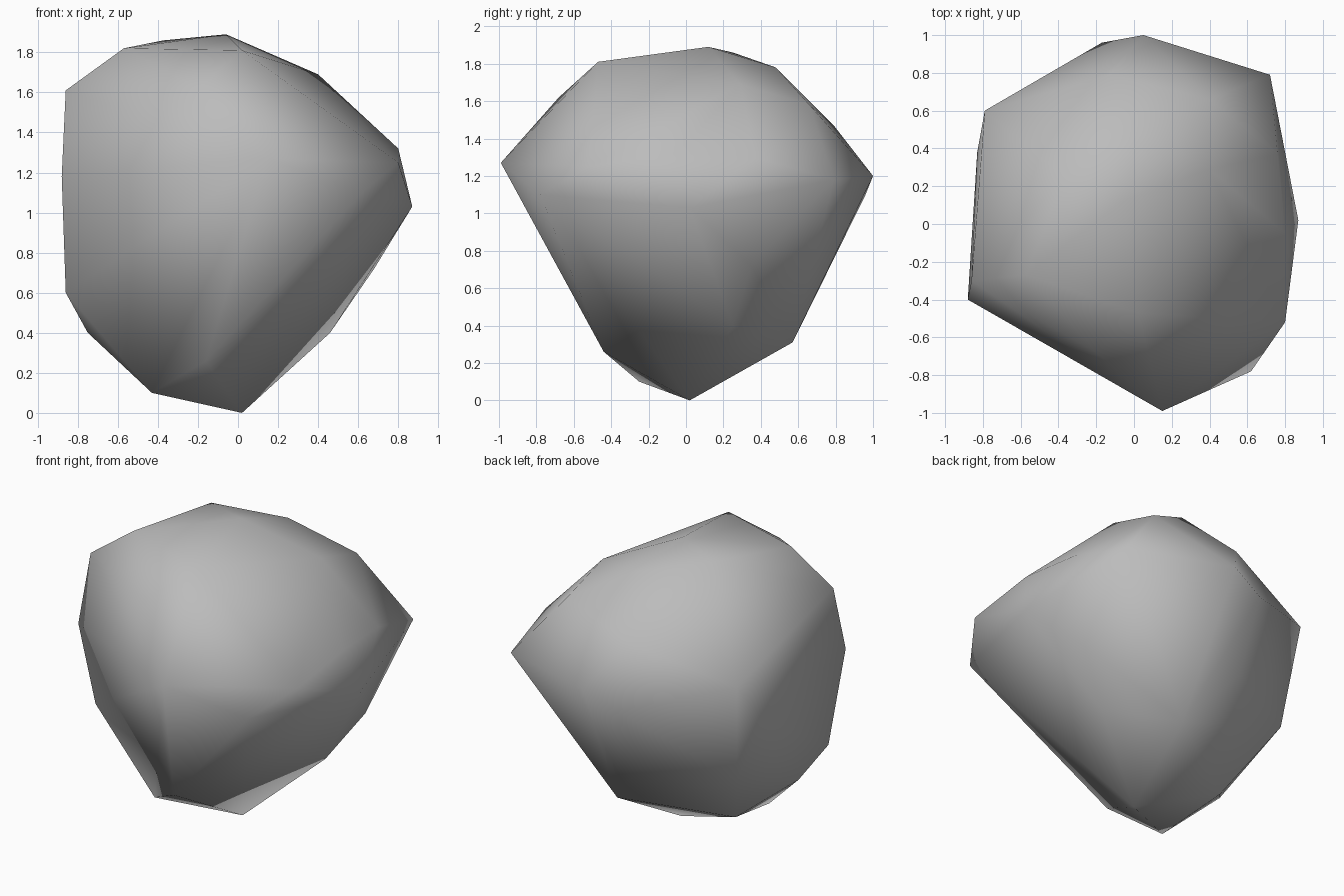
import bpy
import bmesh

# Remove the default cube
default_cube = bpy.data.objects.get("Cube")
if default_cube is not None:
    bpy.data.objects.remove(default_cube, do_unlink=True)


def make_material(name, colour):
    """Plain flat-coloured material for viewport and render."""
    material = bpy.data.materials.new(name)
    material.use_nodes = True
    material.diffuse_color = colour
    shader = material.node_tree.nodes["Principled BSDF"]
    shader.inputs["Base Color"].default_value = colour
    shader.inputs["Roughness"].default_value = 0.9
    return material


# Corners of the boulder, grouped by the band of stone they belong to
crown = [
    (-.06, .12, 1.89), (-.37, .25, 1.86), (-.57, -.27, 1.82),
    (.02, -.47, 1.81), (.03, .48, 1.78), (.4, .29, 1.69),
]
shoulder = [
    (-.86, -.3, 1.61), (-.2, -.68, 1.62), (.4, .66, 1.58),
    (-.13, .79, 1.47), (.8, -.05, 1.32), (.76, .37, 1.3),
]
girdle = [
    (.15, -.99, 1.27), (.8, -.52, 1.25), (.62, -.78, 1.1),
    (.87, .02, 1.03), (.72, .79, 1.18), (.05, 1, 1.2),
    (-.17, .96, 1.1), (-.79, .6, 1.28), (-.83, .38, 1),
    (-.88, -.4, 1.18),
]
flank = [
    (-.86, -.25, .6), (-.02, -.66, .67), (.68, .35, .72),
    (-.2, .74, .67), (-.72, .5, .61), (-.75, -.1, .4),
]
foot = [
    (.46, .25, .4), (.1, .57, .31), (-.55, .32, .37),
    (-.5, .2, .2), (-.16, -.44, .26), (-.43, -.25, .1),
    (.12, .06, .1), (.02, .02, 0),
]

# Wrap the bands into one solid stone
bm = bmesh.new()
for band in (crown, shoulder, girdle, flank, foot):
    for corner in band:
        bm.verts.new(corner)
hull = bmesh.ops.convex_hull(bm, input=bm.verts[:])
unused = {v for key in ("geom_interior", "geom_unused") for v in hull[key]
          if isinstance(v, bmesh.types.BMVert) and not v.link_faces}
bmesh.ops.delete(bm, geom=list(unused), context="VERTS")
bmesh.ops.recalc_face_normals(bm, faces=bm.faces[:])

# Soft shading over the coarse faces
for face in bm.faces:
    face.smooth = True

mesh = bpy.data.meshes.new("boulder")
bm.to_mesh(mesh)
bm.free()
mesh.materials.append(make_material("stone grey", (0.5, 0.5, 0.5, 1)))

boulder = bpy.data.objects.new("boulder", mesh)
bpy.context.collection.objects.link(boulder)
